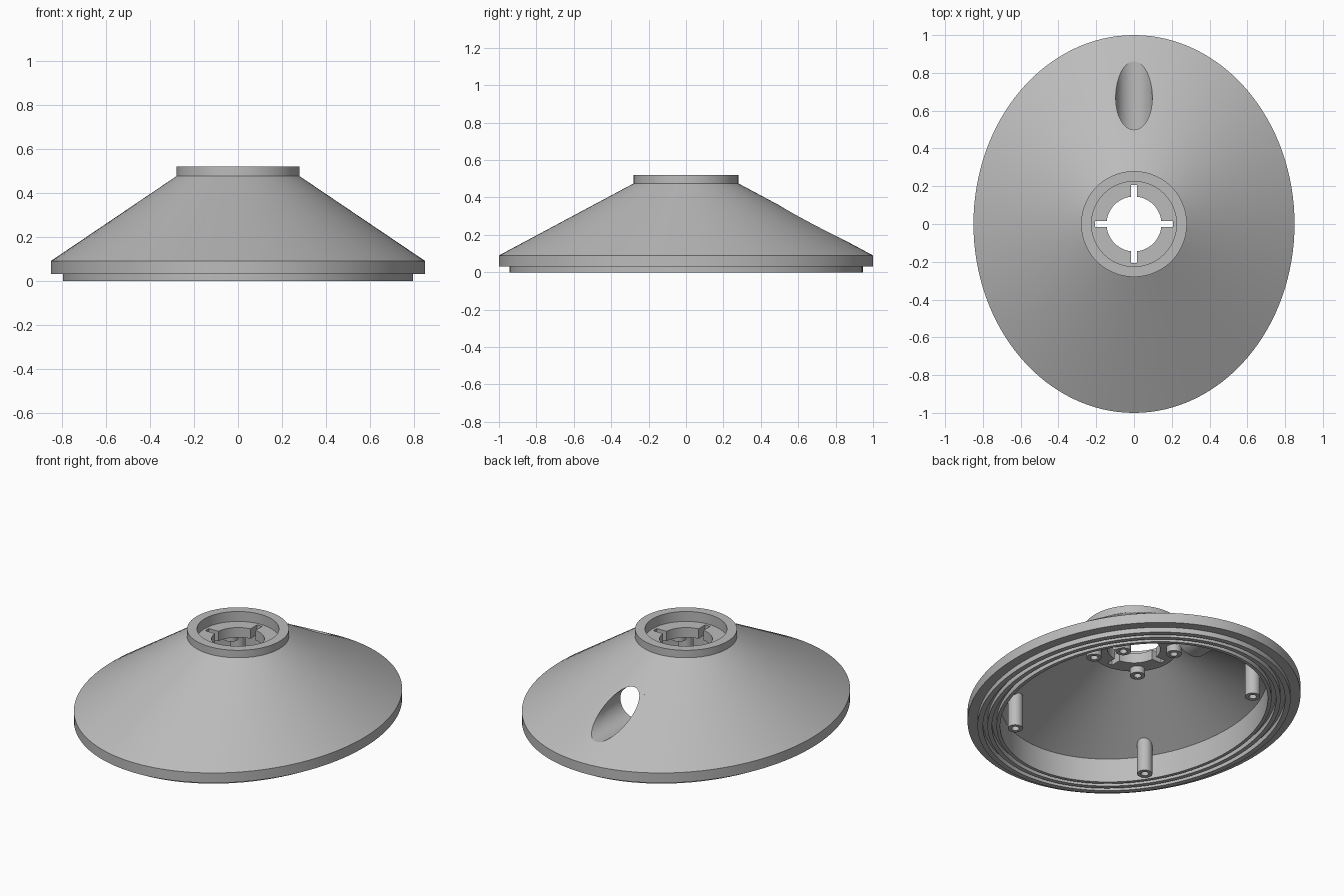
import bpy, bmesh, math
from mathutils import Matrix, Vector

if "Cube" in bpy.data.objects:
    bpy.data.objects.remove(bpy.data.objects["Cube"], do_unlink=True)

grey = bpy.data.materials.new("plain grey")
grey.use_nodes = True
COLOUR = (0.5, 0.5, 0.5, 1)
grey.diffuse_color = COLOUR
grey.node_tree.nodes["Principled BSDF"].inputs["Base Color"].default_value = COLOUR


def make(name, bm):
    bmesh.ops.recalc_face_normals(bm, faces=bm.faces)
    mesh = bpy.data.meshes.new(name)
    bm.to_mesh(mesh)
    bm.free()
    mesh.materials.append(grey)
    obj = bpy.data.objects.new(name, mesh)
    bpy.context.collection.objects.link(obj)
    return obj


def loft(name, rings, sides, centre=(0, 0), capped=False):
    """Skin elliptical rings (rx, ry, z); closed into a loop unless capped."""
    bm = bmesh.new()
    loops = []
    for rx, ry, z in rings:
        angles = [math.tau * i / sides for i in range(sides)]
        loops.append([bm.verts.new((centre[0] + rx * math.cos(t),
                                    centre[1] + ry * math.sin(t), z)) for t in angles])
    pairs = list(zip(loops, loops[1:]))
    if capped:
        bm.faces.new(loops[0])
        bm.faces.new(loops[-1])
    else:
        pairs.append((loops[-1], loops[0]))
    for low, high in pairs:
        for i in range(sides):
            j = (i + 1) % sides
            bm.faces.new((low[i], low[j], high[j], high[i]))
    return make(name, bm)


def rod(name, radius, y0, y1, z):
    bm = bmesh.new()
    bmesh.ops.create_cone(bm, cap_ends=True, segments=64, radius1=radius,
                          radius2=radius, depth=y1 - y0,
                          matrix=Matrix.Translation((0, (y0 + y1) / 2, z))
                          @ Matrix.Rotation(math.pi / 2, 4, "X"))
    return make(name, bm)


def box(name, size, centre):
    bm = bmesh.new()
    bmesh.ops.create_cube(bm, size=1, matrix=Matrix.Translation(centre)
                          @ Matrix.Diagonal(Vector(size).to_4d()))
    return make(name, bm)


def boolean(obj, helper, operation):
    helper.hide_render = True
    mod = obj.modifiers.new("cut", "BOOLEAN")
    mod.operation, mod.solver, mod.object = operation, "EXACT", helper
    bpy.context.view_layer.update()
    graph = bpy.context.evaluated_depsgraph_get()
    mesh = bpy.data.meshes.new_from_object(obj.evaluated_get(graph))
    obj.modifiers.clear()
    obj.data = mesh


def oval(inset, z):
    return (0.85 - inset, 1 - inset, z)


def circle(r, z):
    return (r, r, z)


# Shell: outer cone, rim, grooved underside, thin inner cone, hub and collar
outside = [oval(0, 0.03), oval(0, 0.09), circle(0.28, 0.475)]
collar = [circle(0.28, 0.52), circle(0.225, 0.52), circle(0.225, 0.46)]
hub = [circle(0.145, 0.46), circle(0.145, 0.4), circle(0.24, 0.4), circle(0.25, 0.43)]
underside = [oval(0.18, 0.145), oval(0.18, 0), oval(0.16, 0), oval(0.16, 0.03),
             oval(0.135, 0.03), oval(0.135, 0), oval(0.11, 0), oval(0.11, 0.03),
             oval(0.085, 0.03), oval(0.085, 0), oval(0.055, 0), oval(0.055, 0.03)]
shell = loft("shell", outside + collar + hub + underside, 128)

# Cable tube through the back slope, trimmed flush with the cone
bore = rod("bore_cutter", 0.097, 0.3, 1.2, 0.261)
envelope = loft("envelope_helper", outside, 128, capped=True)
tube = rod("cable_tube", 0.117, 0.49, 1.1, 0.261)
boolean(tube, envelope, "INTERSECT")
boolean(tube, bore, "DIFFERENCE")
boolean(shell, bore, "DIFFERENCE")

# Cross slots in the hub
slots = [box("slot_cutter_x", (0.415, 0.034, 0.17), (0, 0, 0.42)),
         box("slot_cutter_y", (0.034, 0.415, 0.17), (0, 0, 0.42))]
for cutter in slots:
    boolean(shell, cutter, "DIFFERENCE")
for helper in slots + [bore, envelope]:
    bpy.data.objects.remove(helper, do_unlink=True)


# Hollow screw posts
def post(name, angle, distance, z0, z1):
    t = math.radians(angle)
    rings = [circle(0.042, z0), circle(0.042, z1), circle(0.021, z1), circle(0.021, z0)]
    return loft(name, rings, 32, (distance * math.cos(t), distance * math.sin(t)))


parts = [shell, tube]
for n, angle in enumerate((45, 125, 225, 305)):
    parts.append(post(f"rim_post_{n + 1}", angle, 0.675, 0, 0.205))
for n in range(4):
    parts.append(post(f"hub_post_{n + 1}", 45 + 90 * n, 0.22, 0.36, 0.43))

# Smooth curved walls, keep crisp edges
bpy.ops.object.select_all(action="DESELECT")
for obj in parts:
    obj.select_set(True)
bpy.context.view_layer.objects.active = shell
bpy.ops.object.shade_smooth_by_angle(angle=math.radians(20))
